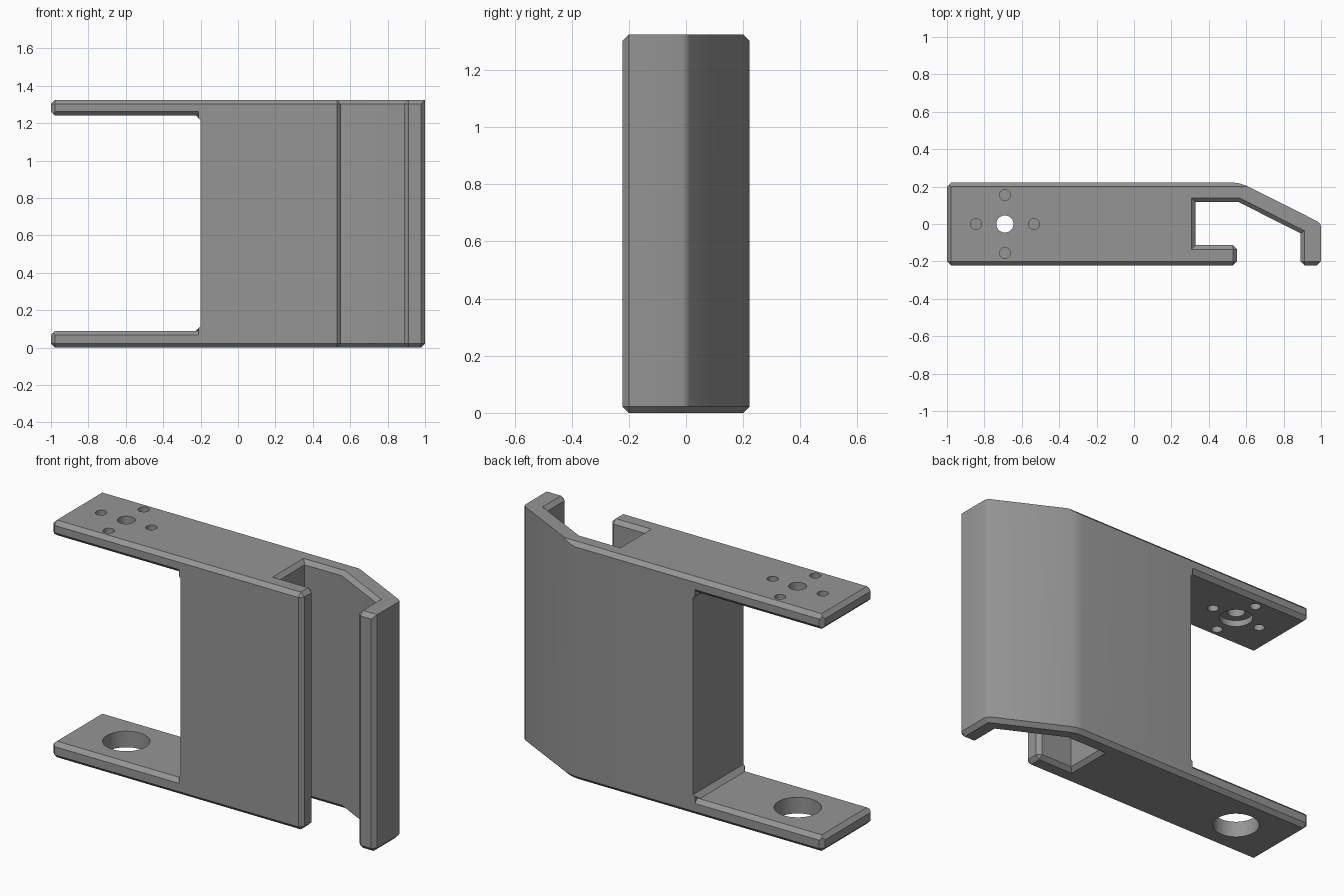
import bpy, bmesh, math
from mathutils import Matrix

if "Cube" in bpy.data.objects:
    bpy.data.objects.remove(bpy.data.objects["Cube"])

H, D, C = 1.325, 0.222, 0.022      # height, half depth, chamfer size
HOLE_X = -0.69

steel = bpy.data.materials.new("grey metal")
steel.diffuse_color = (0.3, 0.3, 0.3, 1)
steel.use_nodes = True
steel.node_tree.nodes["Principled BSDF"].inputs["Base Color"].default_value = steel.diffuse_color


def make_object(name, bm):
    bmesh.ops.recalc_face_normals(bm, faces=bm.faces)
    mesh = bpy.data.meshes.new(name)
    bm.to_mesh(mesh)
    bm.free()
    ob = bpy.data.objects.new(name, mesh)
    bpy.context.collection.objects.link(ob)
    return ob


def prism(points, vec):
    """Extrude a closed outline along a vector."""
    bm = bmesh.new()
    face = bm.faces.new([bm.verts.new(p) for p in points])
    res = bmesh.ops.extrude_face_region(bm, geom=[face], use_keep_orig=True)
    verts = [g for g in res["geom"] if isinstance(g, bmesh.types.BMVert)]
    bmesh.ops.translate(bm, verts=verts, vec=vec)
    return bm


def cylinder(name, x, y, z0, z1, r, n):
    bm = bmesh.new()
    bmesh.ops.create_cone(bm, cap_ends=True, segments=n, radius1=r, radius2=r,
                          depth=z1 - z0, matrix=Matrix.Translation((x, y, (z0 + z1) / 2)))
    return make_object(name, bm)


# Body: clamp outline extruded upward, edges chamfered
outline = [(-1, -D), (0.55, -D), (0.55, -0.113), (0.33, -0.113), (0.33, 0.117),
           (0.56, 0.117), (0.89, -0.05), (0.89, -D), (1, -D), (1, -0.015),
           (0.995, 0.002), (0.985, 0.012), (0.60, 0.205), (0.565, 0.217),
           (0.53, D), (-1, D)]
bm = prism([(x, y, 0) for x, y in outline], (0, 0, H))
bmesh.ops.recalc_face_normals(bm, faces=bm.faces)


def chamfered(e):
    a, b = e.verts[0].co, e.verts[1].co
    if abs(a.z - b.z) > 0.1:                      # upright corners
        return e.calc_face_angle_signed() > math.radians(70)
    if a.z < 0.1:                                 # whole bottom rim
        return True
    m = (a + b) / 2
    outer = m.y > 0.21 or m.x > 0.98 or (m.x > 0.5 and m.y > 0.1 and m.y != a.y)
    return not outer                              # top rim except outer hook


bmesh.ops.bevel(bm, geom=[e for e in bm.edges if chamfered(e)], offset=C,
                offset_type='OFFSET', segments=1, affect='EDGES', clamp_overlap=False)
body = make_object("bracket_body", bm)
body.data.materials.append(steel)

# Window between the two arms, with small corner chamfers
lo, hi, w, k = 0.09, 1.24, -0.2, 0.025
cutters = [make_object("window_cutter", prism(
    [(-1.2, -0.5, lo), (w - k, -0.5, lo), (w, -0.5, lo + k),
     (w, -0.5, hi - k), (w - k, -0.5, hi), (-1.2, -0.5, hi)], (0, 1, 0)))]


# Diamond bars that chamfer straight edges
def bar_x(y, z, x0, x1):
    pts = [(x0, y - C, z), (x0, y, z - C), (x0, y + C, z), (x0, y, z + C)]
    cutters.append(make_object("chamfer_cutter", prism(pts, (x1 - x0, 0, 0))))


bar_x(D, H, -1.2, 1.2)
for z in (lo, hi):
    for y in (-D, D):
        bar_x(y, z, -1.2, w - 0.01)
    pts = [(-1 - C, -0.5, z), (-1, -0.5, z - C), (-1 + C, -0.5, z), (-1, -0.5, z + C)]
    cutters.append(make_object("chamfer_cutter", prism(pts, (0, 1, 0))))

# Holes: wide lower hole, counterbored shaft hole and four screw holes
cutters += [cylinder("lower_hole_cutter", HOLE_X, 0, -0.1, 0.2, 0.12, 48),
            cylinder("shaft_hole_cutter", HOLE_X, 0, 1.1, 1.5, 0.046, 32),
            cylinder("counterbore_cutter", HOLE_X, 0, 1.1, 1.275, 0.087, 48)]
for i in range(4):
    a = i * math.pi / 2
    cutters.append(cylinder("screw_hole_cutter", HOLE_X + 0.155 * math.cos(a),
                            0.155 * math.sin(a), 1.1, 1.5, 0.029, 32))

bpy.context.view_layer.objects.active = body
for c in cutters:
    mod = body.modifiers.new("cut", 'BOOLEAN')
    mod.operation, mod.solver, mod.object = 'DIFFERENCE', 'EXACT', c
    bpy.ops.object.modifier_apply(modifier=mod.name)
for c in cutters:
    bpy.data.objects.remove(c)

bpy.ops.object.select_all(action='DESELECT')
body.select_set(True)
bpy.ops.object.shade_smooth_by_angle(angle=math.radians(30))
